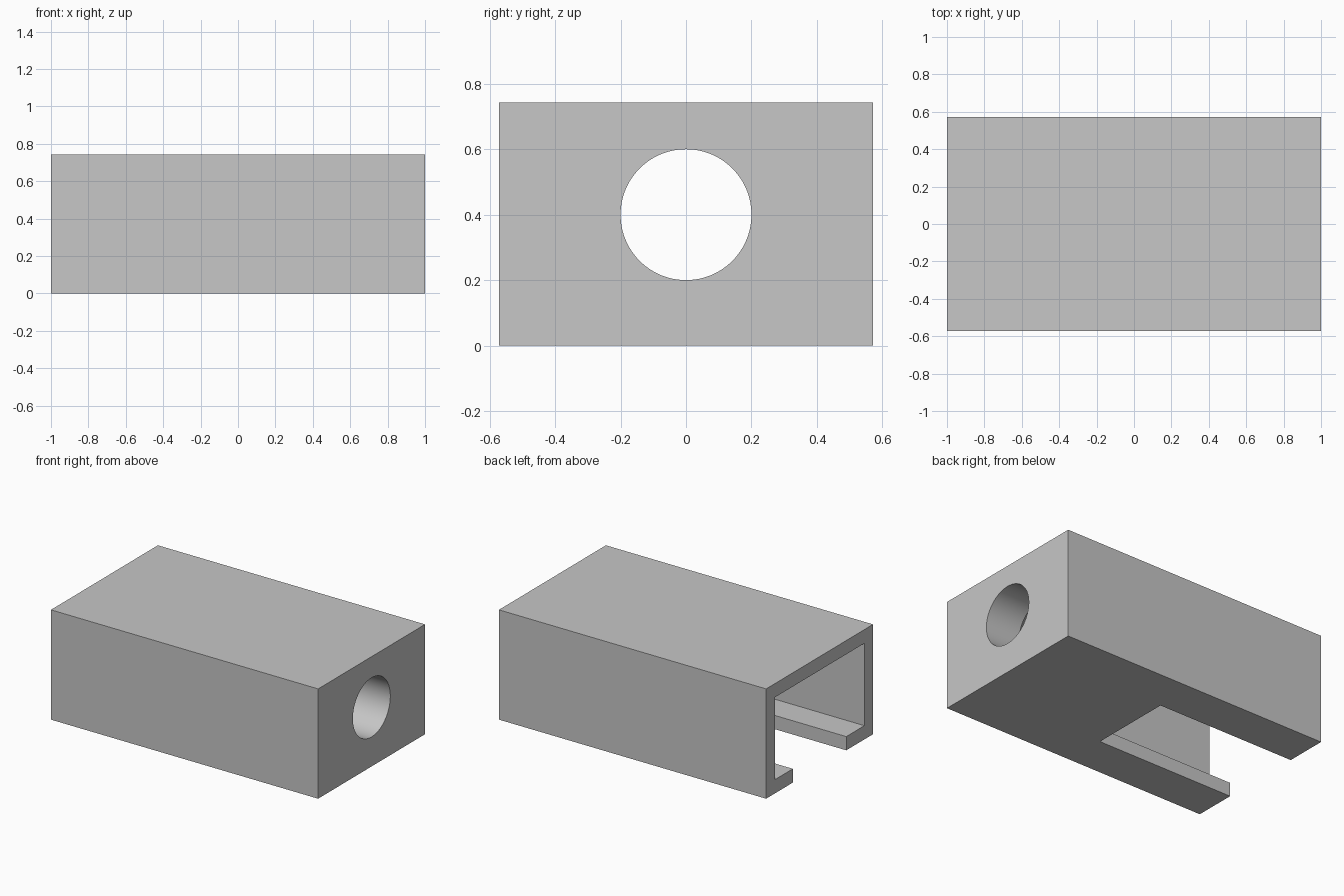
import bpy
from math import pi, radians

if "Cube" in bpy.data.objects:
    bpy.data.objects.remove(bpy.data.objects["Cube"], do_unlink=True)

LENGTH, WIDTH, HEIGHT = 2.0, 1.143, 0.743
WALL = 0.093          # side walls, roof and lips
SLOT_WIDTH = 0.571
SLOT_END = 0.03       # x where the floor slot stops
CAVITY_END = 0.743    # x of the inside of the end wall
OVER = 0.1            # cutter overshoot


def box(name, x, y, z):
    """Box from (min, max) ranges on each axis."""
    bpy.ops.mesh.primitive_cube_add(size=1)
    ob = bpy.context.object
    ob.name = name
    ob.location = [(a + b) / 2 for a, b in (x, y, z)]
    ob.scale = [b - a for a, b in (x, y, z)]
    bpy.ops.object.transform_apply(location=True, rotation=False, scale=True)
    return ob


def cut(body, cutter):
    """Subtract the cutter from the body and discard it."""
    cutter.hide_render = True
    mod = body.modifiers.new("cut", 'BOOLEAN')
    mod.operation = 'DIFFERENCE'
    mod.solver = 'EXACT'
    mod.object = cutter
    bpy.ops.object.select_all(action='DESELECT')
    bpy.context.view_layer.objects.active = body
    body.select_set(True)
    bpy.ops.object.modifier_apply(modifier=mod.name)
    bpy.data.objects.remove(cutter, do_unlink=True)


# Outer block
half = WIDTH / 2
housing = box("channel_housing", (-LENGTH / 2, LENGTH / 2), (-half, half), (0, HEIGHT))

grey = bpy.data.materials.new("plain_grey")
grey.use_nodes = True
colour = (0.57, 0.57, 0.57, 1)
grey.diffuse_color = colour
grey.node_tree.nodes["Principled BSDF"].inputs["Base Color"].default_value = colour
housing.data.materials.append(grey)

# Inner cavity, open at the left-hand end of the block
open_end = -LENGTH / 2 - OVER
cut(housing, box("cavity_cutter", (open_end, CAVITY_END),
                 (WALL - half, half - WALL), (WALL, HEIGHT - WALL)))

# Slot through the floor, leaving a lip on each side
cut(housing, box("slot_cutter", (open_end, SLOT_END),
                 (-SLOT_WIDTH / 2, SLOT_WIDTH / 2), (-OVER, HEIGHT / 2)))

# Round hole through the end wall
bpy.ops.mesh.primitive_cylinder_add(vertices=96, radius=0.2, depth=0.8,
                                    location=(0.9, 0, 0.4), rotation=(0, pi / 2, 0))
cut(housing, bpy.context.object)

bpy.ops.object.shade_smooth_by_angle(angle=radians(30))
